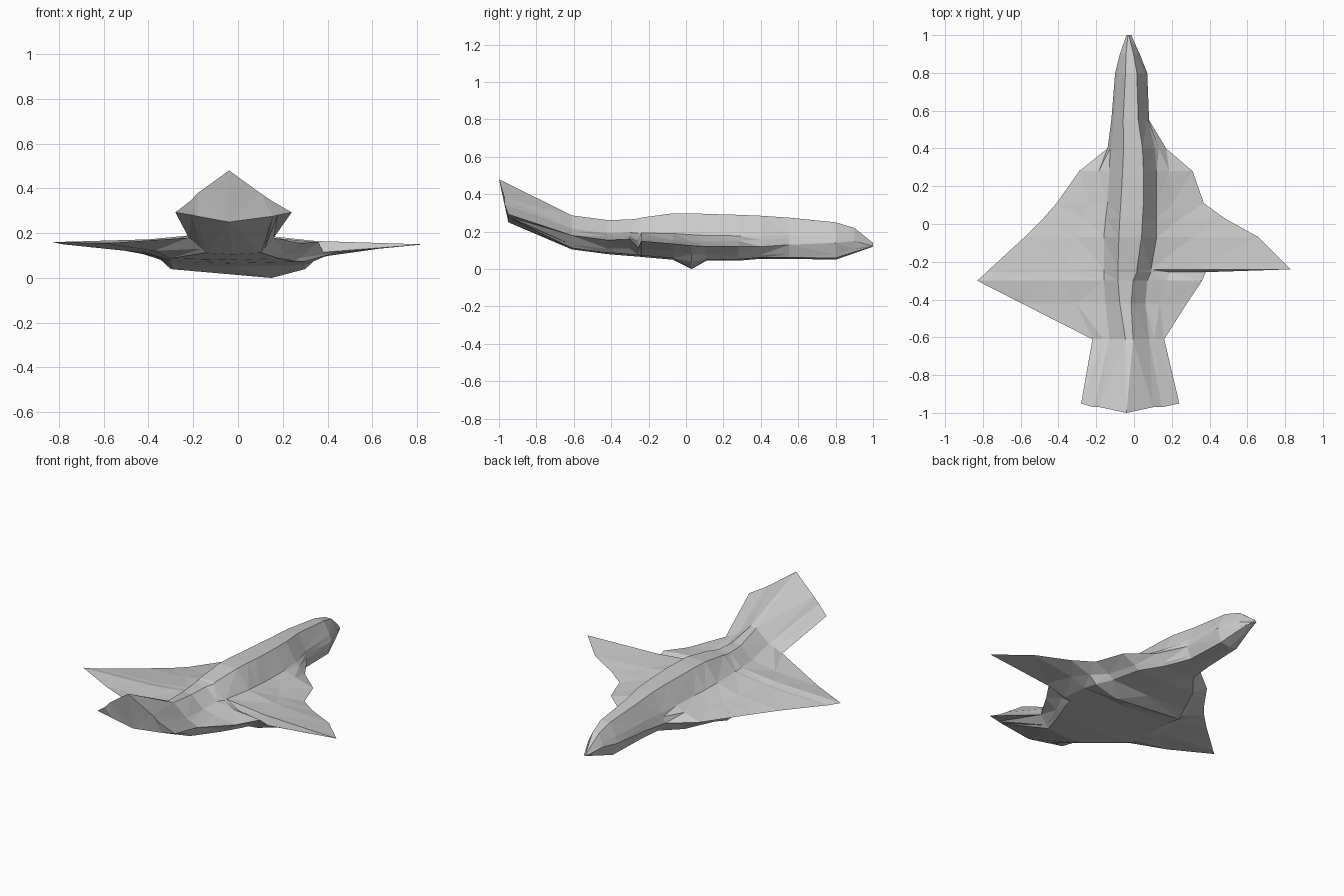
import bpy, bmesh

if "Cube" in bpy.data.objects:
    bpy.data.objects.remove(bpy.data.objects["Cube"])

# Stations nose to tail: y, left edge x, right edge x, root left x, root right x,
# half ridge width, top z, edge z, bottom z
STATIONS = [
    (1.00, -.04, -.02, -.035, -.025, .002, .14, .13, .12),
    (0.90, -.075, .03, -.065, .02, .02, .22, .15, .085),
    (0.80, -.10, .07, -.085, .055, .03, .25, .14, .05),
    (0.55, -.12, .08, -.105, .07, .04, .275, .13, .055),
    (0.40, -.14, .17, -.12, .11, .05, .285, .12, .055),
    (0.28, -.29, .31, -.13, .12, .055, .29, .12, .045),
    (0.11, -.41, .37, -.14, .12, .06, .295, .12, .045),
    (0.03, -.48, .48, -.15, .12, .06, .298, .125, .03),
    (-.07, -.58, .66, -.16, .12, .06, .298, .135, .05),
    (-.24, -.765, .83, -.16, .09, .05, .275, .15, .065),
    (-.255, -.78, .38, -.16, .09, .05, .27, .15, .067),
    (-.30, -.83, .36, -.16, .07, .04, .265, .16, .07),
    (-.42, -.595, .28, -.15, .06, .03, .262, .155, .08),
    (-.61, -.22, .16, -.13, .08, .02, .287, .18, .105),
    (-.95, -.28, .24, -.18, .10, 0, .48, .293, .25),
]


def mix(a, b, t):
    return a + (b - a) * t


def section(st):
    y, l, r, bl, br, rw, top, edge, bot = st
    tail = rw == 0
    cx = -.04 if tail else (bl + br) / 2
    peak_y, root_y = (y - .05, y - .02) if tail else (y, y)  # end leans back
    root = mix(edge, top, .46 if tail else .34)
    low = mix(bot, edge, .6 if tail else .1)
    keel_x, keel = (.15, 0) if y == .03 else (cx, bot)       # lowest belly point

    def side(e, b):
        # edge-side points of one half: ridge, root, mid wing, edge, under wing, belly
        thin = min(max((abs(e) - .2) / .3, 0), 1)
        belly = min(max(.65 * e, -.3), .3)
        e_z = edge - .035 if (y == -.255 and e > 0) else edge
        ridge_x = cx + (rw if e is r else -rw)
        return [(ridge_x, peak_y, top), (b, root_y, root),
                (mix(b, e, .35), root_y if tail else y,
                 mix(root, e_z, .35 + .3 * thin)),
                (e, y, e_z),
                (mix(belly, e, .25), y, mix(low, e_z, .25 + .25 * thin)),
                (belly, y, low)]

    return side(l, bl)[::-1] + side(r, br) + [(keel_x, y, keel)]


def loft(name, stations, cap_first, cap_last):
    bm = bmesh.new()
    rings = [[bm.verts.new(p) for p in section(s)] for s in stations]
    for a, b in zip(rings, rings[1:]):
        for i in range(len(a)):
            j = (i + 1) % len(a)
            bm.faces.new((a[i], a[j], b[j], b[i]))
    if cap_first:
        bm.faces.new(rings[0])
    if cap_last:
        bm.faces.new(rings[-1][::-1])
    bmesh.ops.remove_doubles(bm, verts=bm.verts, dist=.0005)
    bmesh.ops.triangulate(bm, faces=bm.faces)
    bmesh.ops.recalc_face_normals(bm, faces=bm.faces)
    me = bpy.data.meshes.new(name)
    bm.to_mesh(me)
    bm.free()
    ob = bpy.data.objects.new(name, me)
    bpy.context.collection.objects.link(ob)
    return ob


# Fuselage blended into the two uneven wings
loft("winged_hull", STATIONS[:-1], True, False)
# Upswept flared tail, closed at its tent-shaped end
loft("flared_tail", STATIONS[-2:], False, True)
